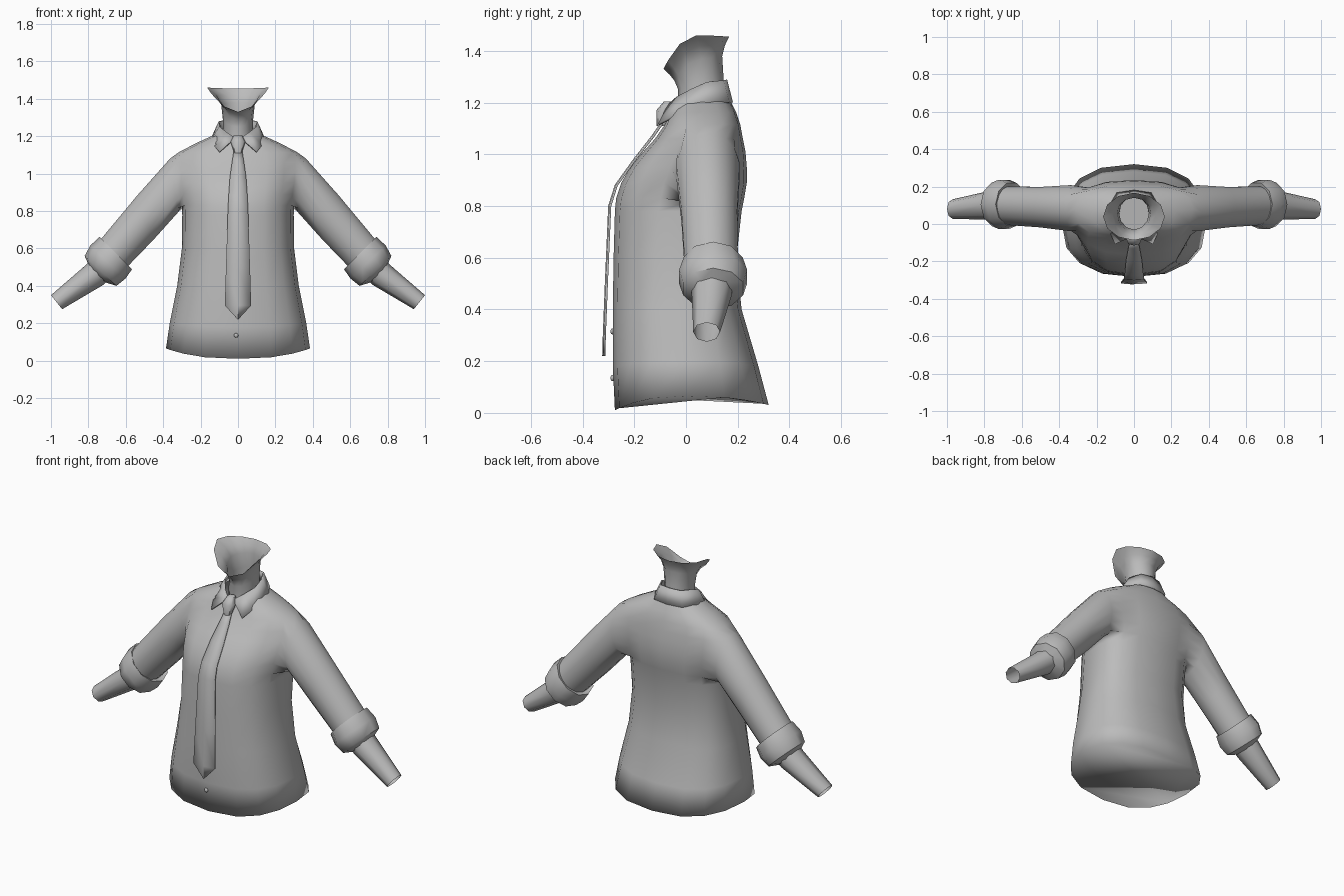
import bpy, bmesh, math
from mathutils import Vector

if "Cube" in bpy.data.objects:
    bpy.data.objects.remove(bpy.data.objects["Cube"])

grey = bpy.data.materials.new("plain grey")
grey.diffuse_color = (0.5, 0.5, 0.5, 1)
grey.use_nodes = True
grey.node_tree.nodes["Principled BSDF"].inputs["Base Color"].default_value = grey.diffuse_color


def finish(bm, name, angle=None):
    """Turn a bmesh into a smooth-shaded object."""
    bmesh.ops.recalc_face_normals(bm, faces=bm.faces)
    me = bpy.data.meshes.new(name)
    bm.to_mesh(me)
    bm.free()
    me.materials.append(grey)
    ob = bpy.data.objects.new(name, me)
    bpy.context.collection.objects.link(ob)
    me.shade_smooth()
    if angle:
        bpy.ops.object.select_all(action='DESELECT')
        ob.select_set(True)
        bpy.context.view_layer.objects.active = ob
        bpy.ops.object.shade_smooth_by_angle(angle=math.radians(angle))
    return ob


def body_ring(bm, n, power, hw, yf, yb, cy, zf, zs, zb):
    """Horizontal ring with separate front, side and back depth and height."""
    ring = []
    for i in range(n):
        a = 2 * math.pi * i / n
        c, s = math.cos(a), math.sin(a)
        x = math.copysign(abs(c) ** (2 / power), c) * hw
        y = cy + abs(s) ** (2 / power) * ((yb - cy) if s > 0 else (yf - cy))
        z = zs + s * s * ((zb if s > 0 else zf) - zs)
        ring.append(bm.verts.new((x, y, z)))
    return ring


def arm_ring(bm, n, start, side, xb, zb, xt, zt, yc, yh):
    """Ring across the arm, given by its lowest and highest point."""
    bot, top = Vector((xb * side, yc, zb)), Vector((xt * side, yc, zt))
    mid, up = (bot + top) / 2, (top - bot) / 2
    ring = []
    for i in range(n):
        a = math.radians(start) + 2 * math.pi * i / n
        ring.append(bm.verts.new(mid + up * math.sin(a) + Vector((0, yh * math.cos(a), 0))))
    return ring


def bridge(bm, r1, r2, skip=lambda i: False):
    n = len(r1)
    for i in range(n):
        if not skip(i):
            j = (i + 1) % n
            bm.faces.new((r1[i], r1[j], r2[j], r2[i]))


def strip(name, rows, thick, angle=40):
    """Thin sheet from rows of points."""
    bm = bmesh.new()
    vr = [[bm.verts.new(p) for p in row] for row in rows]
    for a, b in zip(vr, vr[1:]):
        for i in range(len(a) - 1):
            bm.faces.new((a[i], a[i + 1], b[i + 1], b[i]))
    ob = finish(bm, name, angle)
    mod = ob.modifiers.new("thickness", 'SOLIDIFY')
    mod.thickness = thick
    mod.offset = 0
    return ob


# Shirt: torso rings from hem to neckline
N = 16
torso = [
    (.385, -.275, .32, 0, .01, .065, .03), (.365, -.283, .28, 0, .18, .2, .18),
    (.325, -.283, .215, 0, .4, .4, .4), (.30, -.28, .195, .02, .6, .6, .6),
    (.298, -.275, .215, .04, .78, .78, .78), (.30, -.27, .225, .05, .83, .83, .83),
    (.31, -.25, .235, .06, .89, .89, .89), (.32, -.215, .235, .07, .95, .95, .95),
    (.325, -.165, .23, .08, 1.01, 1.01, 1.01), (.325, -.12, .22, .08, 1.06, 1.06, 1.06),
    (.315, -.085, .21, .08, 1.11, 1.115, 1.115), (.22, -.07, .195, .07, 1.14, 1.165, 1.16),
    (.12, -.055, .17, .06, 1.17, 1.21, 1.21)]
LOW, HIGH = 5, 10                       # rings bounding the armholes
bm = bmesh.new()
rings = [body_ring(bm, N, 2.5, *r) for r in torso]
armhole = {15, 0, 1, 6, 7, 8}           # columns left open for the sleeves
for k in range(len(rings) - 1):
    is_hole = LOW <= k < HIGH
    bridge(bm, rings[k], rings[k + 1], lambda i: is_hole and i in armhole)
bm.faces.new(rings[0])

# Sleeves grown out of the armholes
sleeve = [(.32, .79, .362, 1.085, .085, .125), (.45, .645, .54, .885, .09, .11),
          (.605, .485, .735, .65, .098, .105)]
for side in (1, -1):
    def col(k):
        return k % N if side > 0 else (8 - k) % N
    path = ([(LOW, k) for k in (-1, 0, 1)] + [(r, 2) for r in range(LOW, HIGH)]
            + [(HIGH, k) for k in (2, 1, 0)] + [(r, -1) for r in range(HIGH, LOW, -1)])
    prev = [rings[r][col(k)] for r, k in path]
    for s in sleeve:
        cur = arm_ring(bm, 16, -123.75, side, *s)
        bridge(bm, prev, cur)
        prev = cur
finish(bm, "shirt")

# Rolled cuffs and forearms
cuff = [(.61, .50, .72, .635, .10, .09), (.567, .488, .74, .662, .105, .12),
        (.602, .438, .79, .615, .105, .138), (.65, .40, .82, .56, .105, .122),
        (.715, .42, .80, .515, .10, .07)]
forearm = [(.66, .46, .76, .57, .10, .08), (.72, .405, .815, .51, .10, .078),
           (.94, .275, 1.0, .35, .08, .052)]
for side, label in ((1, "left"), (-1, "right")):
    for part, rows, n, ang in (("cuff", cuff, 10, 50), ("forearm", forearm, 8, 60)):
        bm = bmesh.new()
        loops = [arm_ring(bm, n, 90, side, *r) for r in rows]
        for a, b in zip(loops, loops[1:]):
            bridge(bm, a, b)
        finish(bm, f"{label}_{part}", ang)

# Neck flaring up to the open jaw line
neck = [(.08, -.035, .15, .05, 1.13, 1.13, 1.15), (.08, -.03, .145, .06, 1.25, 1.28, 1.30),
        (.09, -.045, .14, .06, 1.285, 1.37, 1.38), (.115, -.065, .15, .05, 1.31, 1.42, 1.42),
        (.165, -.087, .167, .04, 1.33, 1.46, 1.455)]
bm = bmesh.new()
loops = [body_ring(bm, 12, 2, *r) for r in neck]
for a, b in zip(loops, loops[1:]):
    bridge(bm, a, b)
bm.faces.new(loops[0])
finish(bm, "neck", 60)

# Folded collar, mirrored from one half
top = [(0, .155, 1.288), (.065, .142, 1.285), (.1, .08, 1.278), (.097, .02, 1.25),
       (.06, -.035, 1.22), (.015, -.068, 1.19)]
low = [(0, .178, 1.20), (.09, .165, 1.20), (.135, .09, 1.20), (.14, .02, 1.18),
       (.128, -.04, 1.15), (.10, -.105, 1.115)]


def mirrored(half):
    return [(-x, y, z) for x, y, z in half[:0:-1]] + half


strip("collar", [mirrored(top), mirrored(low)], .008)

# Tie blade hanging over the chest
blade = [(.022, -.095, 1.12), (.03, -.13, 1.07), (.043, -.2, .98), (.05, -.272, .88),
         (.054, -.297, .8), (.064, -.31, .5), (.07, -.318, .295), (.001, -.32, .22)]
strip("tie_blade", [[(-w, y + .004, z), (0, y, z), (w, y + .004, z)] for w, y, z in blade], .008)

# Tie knot
bm = bmesh.new()
knot = [(.02, -.115, -.07, 1.11), (.04, -.115, -.05, 1.17), (.022, -.085, -.04, 1.205)]
loops = [body_ring(bm, 8, 2.5, w, f, b, (f + b) / 2, z, z, z) for w, f, b, z in knot]
for a, b in zip(loops, loops[1:]):
    bridge(bm, a, b)
bm.faces.new(loops[0])
bm.faces.new(loops[-1])
finish(bm, "tie_knot", 50)

# Shirt buttons
for i, z in enumerate((.135, .315)):
    bm = bmesh.new()
    bmesh.ops.create_uvsphere(bm, u_segments=8, v_segments=6, radius=.012)
    for v in bm.verts:
        v.co = (v.co.x - .01, v.co.y * .7 - .284, v.co.z + z)
    finish(bm, f"button_{i + 1}")
